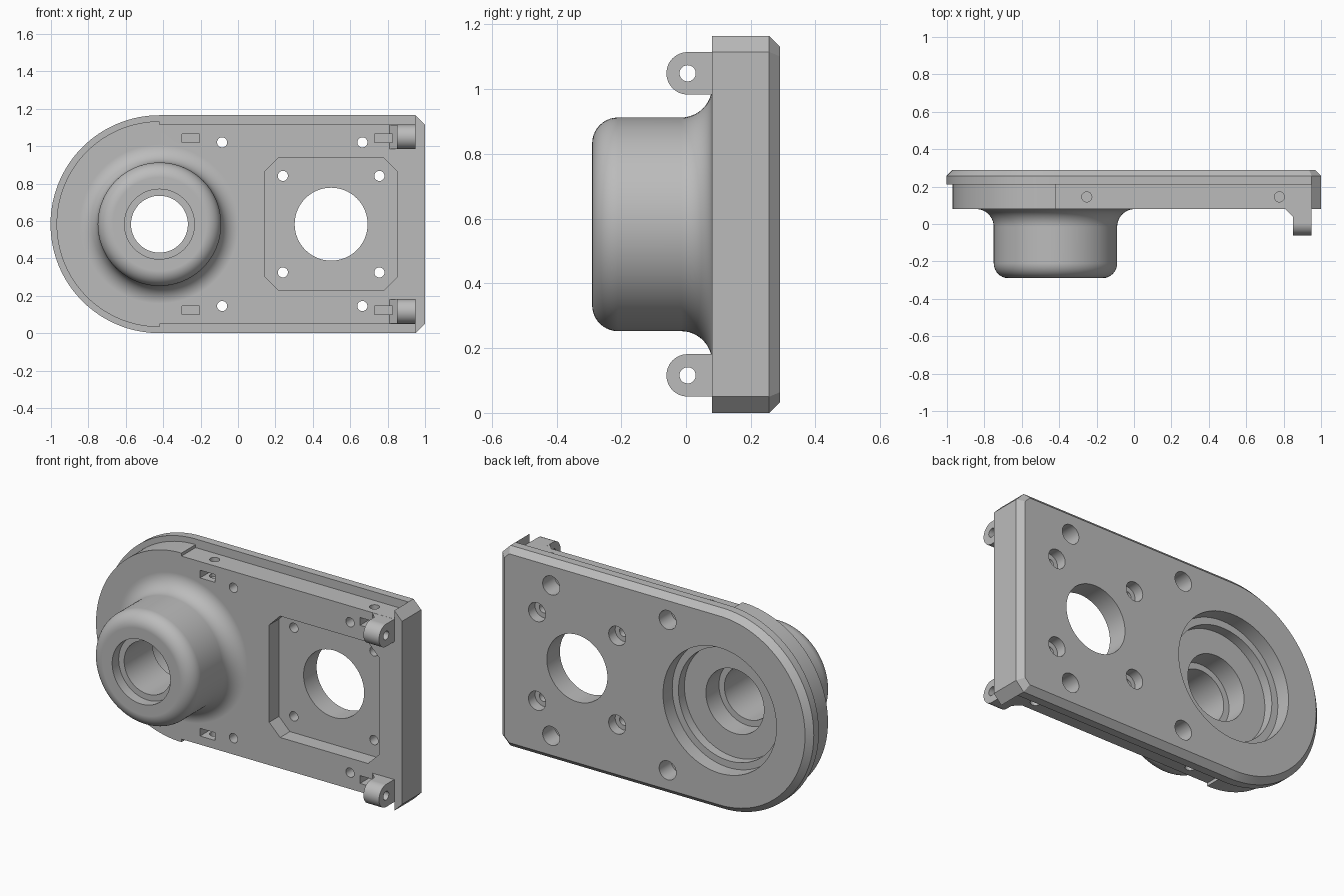
import bpy, bmesh
from math import sin, cos, pi

if "Cube" in bpy.data.objects:
    bpy.data.objects.remove(bpy.data.objects["Cube"])

CZ = 0.5825          # mid height; all heights below are relative to it
BX = -0.42           # hub axis
FRONT, STEP, BACK = 0.08, 0.21, 0.29

grey = bpy.data.materials.new("plain grey")
grey.diffuse_color = (0.5, 0.5, 0.5, 1)
grey.use_nodes = True
grey.node_tree.nodes["Principled BSDF"].inputs["Base Color"].default_value = (0.5, 0.5, 0.5, 1)


def loft(name, loops):
    """Closed solid through matching loops, capped at both ends."""
    bm = bmesh.new()
    rings = [[bm.verts.new((x, y, w + CZ)) for x, y, w in lp] for lp in loops]
    n = len(rings[0])
    for a, b in zip(rings, rings[1:]):
        for i in range(n):
            j = (i + 1) % n
            bm.faces.new((a[i], a[j], b[j], b[i]))
    bm.faces.new(rings[0])
    bm.faces.new(rings[-1])
    bmesh.ops.recalc_face_normals(bm, faces=bm.faces)
    me = bpy.data.meshes.new(name)
    bm.to_mesh(me)
    bm.free()
    me.materials.append(grey)
    ob = bpy.data.objects.new(name, me)
    bpy.context.collection.objects.link(ob)
    return ob


def prism(name, pts, a, b, axis="y"):
    place = {"x": lambda p, t: (t, p[0], p[1]),
             "y": lambda p, t: (p[0], t, p[1]),
             "z": lambda p, t: (p[0], p[1], t)}[axis]
    return loft(name, [[place(p, t) for p in pts] for t in (a, b)])


def arc(cx, cy, r, start, end, n):
    return [(cx + r * cos(start + (end - start) * i / n),
             cy + r * sin(start + (end - start) * i / n)) for i in range(n + 1)]


def circle(cx, cy, r, n=32):
    return arc(cx, cy, r, 0, 2 * pi, n)[:-1]


def rect(cx, cy, hx, hy):
    return [(cx - hx, cy - hy), (cx + hx, cy - hy), (cx + hx, cy + hy), (cx - hx, cy + hy)]


def lathe(name, profile, cx, cw, n=96):
    """Turned solid about a front-to-back axis; profile is (y, radius)."""
    return loft(name, [[(x, y, w) for x, w in circle(cx, cw, r, n)] for y, r in profile])


def combine(target, other, operation):
    mod = target.modifiers.new("combine", "BOOLEAN")
    mod.operation, mod.solver, mod.object = operation, "EXACT", other
    bpy.context.view_layer.objects.active = target
    bpy.ops.object.modifier_apply(modifier=mod.name)
    bpy.data.objects.remove(other)


def cut(other):
    combine(body, other, "DIFFERENCE")


def add(other):
    combine(body, other, "UNION")


# Base plate: round left end, clipped right corners, bevelled back edge
def plate_outline(inset):
    r, right, clip = 0.5825 - inset, 1 - inset, 0.05 - 0.586 * inset
    return arc(BX, 0, r, pi / 2, 3 * pi / 2, 64) + [
        (right - clip, -r), (right, clip - r), (right, r - clip), (right - clip, r)]


body = loft("housing_body", [[(x, y, w) for x, w in plate_outline(d)]
                             for y, d in ((STEP, 0), (0.257, 0), (BACK, 0.033))])

# Raised front block with the full-height end wall
H = 0.5325
block = arc(BX, 0, 0.55, pi / 2, 3 * pi / 2, 64) + [
    (BX, -H), (0.95, -H), (0.95, -0.5825), (1, -H),
    (1, H), (0.95, 0.5825), (0.95, H), (BX, H)]
add(prism("front_block", block, FRONT, STEP))

# Hub with rounded nose and a flared foot
nose = [(-0.21 - y, 0.25 + r) for r, y in arc(0, 0, 0.08, pi / 2, 0, 10)]
foot = [(y, r) for r, y in arc(0.425, -0.015, 0.095, pi, pi / 2, 12)]
add(lathe("hub", nose + foot + [(0.13, 0.425)], BX, 0))

# Hinge lugs with gussets
for s in (1, -1):
    c = s * 0.4665
    lug = arc(0.005, c, 0.0655, pi / 2, 3 * pi / 2, 24) + [(0.12, c - 0.0655), (0.12, c + 0.0655)]
    add(prism("hinge_lug", lug, 0.85, 0.95, "x"))
    gusset = [(0.81, 0.08), (0.85, 0.04), (0.9, 0.04), (0.9, 0.12), (0.81, 0.12)]
    add(prism("lug_gusset", gusset, c - 0.065, c + 0.065, "z"))
    cut(prism("lug_hole", circle(0.005, c, 0.025), 0.8, 1.0, "x"))

# Stepped bore through the hub
cut(lathe("hub_bore", [(0.35, 0.365), (0.205, 0.365), (0.205, 0.325), (0.15, 0.325),
                       (0.15, 0.187), (0.03, 0.187), (0.03, 0.152), (-0.23, 0.152),
                       (-0.23, 0.187), (-0.35, 0.187)], BX, 0))

# Motor recess with clipped corners, and its opening
a, b = 0.353, 0.283
octagon = [(-b, -a), (b, -a), (a, -b), (a, b), (b, a), (-b, a), (-a, b), (-a, -b)]
cut(prism("motor_recess", [(0.498 + x, w) for x, w in octagon], 0, 0.17))
cut(prism("motor_opening", circle(0.498, 0, 0.195, 64), 0, 0.4))


# Screw holes, counterbored from the back
def screw_hole(x, w, seat):
    cut(lathe("screw_hole", [(0, 0.027), (seat, 0.027), (seat, 0.055), (0.4, 0.055)], x, w, 32))


for s in (1, -1):
    for x in (0.24, 0.756):
        screw_hole(x, s * 0.258, 0.23)
    for x in (-0.085, 0.665):
        screw_hole(x, s * 0.4375, 0.18)
    # Nut slots and the edge holes that reach them
    for x in (-0.2525, 0.7775):
        cut(prism("nut_slot", rect(x, s * 0.46, 0.0475, 0.0225), 0, 0.195))
        cut(prism("edge_hole", circle(x, 0.145, 0.027, 24), s * 0.42, s * 0.56, "z"))

# Smooth the curves, keep machined edges crisp
bpy.ops.object.select_all(action="DESELECT")
body.select_set(True)
bpy.context.view_layer.objects.active = body
bpy.ops.object.shade_smooth_by_angle(angle=0.45)
weighted = body.modifiers.new("weighted_normals", "WEIGHTED_NORMAL")
weighted.keep_sharp = True
